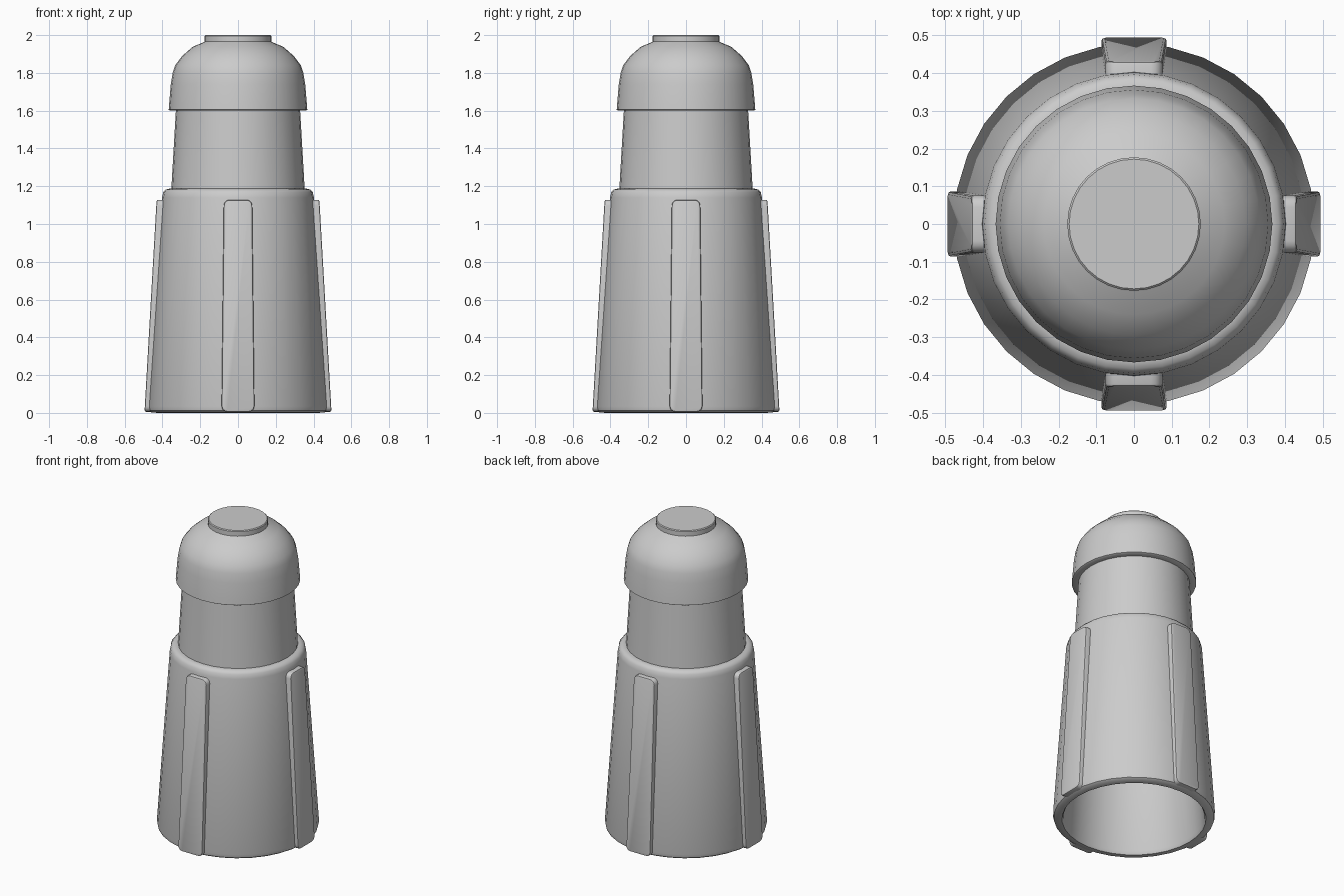
import bpy, bmesh, math
from mathutils import Matrix

if "Cube" in bpy.data.objects:
    bpy.data.objects.remove(bpy.data.objects["Cube"])

SEGMENTS = 32


def finish(name, bm):
    bmesh.ops.recalc_face_normals(bm, faces=bm.faces)
    mesh = bpy.data.meshes.new(name)
    bm.to_mesh(mesh)
    bm.free()
    obj = bpy.data.objects.new(name, mesh)
    bpy.context.collection.objects.link(obj)
    bpy.ops.object.select_all(action='DESELECT')
    obj.select_set(True)
    bpy.context.view_layer.objects.active = obj
    bpy.ops.object.shade_smooth_by_angle(angle=math.radians(40))
    return obj


def lathe(name, profile):
    """Revolve (radius, z) points around z; a zero radius closes the end."""
    bm = bmesh.new()
    verts = [bm.verts.new((r, 0, z)) for r, z in profile]
    edges = [bm.edges.new(pair) for pair in zip(verts, verts[1:])]
    bmesh.ops.spin(bm, geom=verts + edges, axis=(0, 0, 1), cent=(0, 0, 0),
                   angle=math.tau, steps=SEGMENTS, use_merge=True)
    bmesh.ops.remove_doubles(bm, verts=bm.verts, dist=0.0005)
    return finish(name, bm)


# Hollow shell: tapered body, neck, domed cap and flat top button
outer = [(0.425, 0.0), (0.46, 0.003), (0.473, 0.012), (0.478, 0.035),
         (0.402, 1.14), (0.396, 1.168), (0.384, 1.182), (0.365, 1.187),
         (0.353, 1.187), (0.329, 1.60),
         (0.358, 1.60), (0.367, 1.605), (0.365, 1.63), (0.356, 1.74),
         (0.346, 1.80), (0.333, 1.84), (0.295, 1.89), (0.24, 1.938),
         (0.18, 1.963), (0.177, 1.965), (0.177, 1.995), (0.172, 2.0), (0, 2.0)]
inner = [(0, 1.92), (0.17, 1.90), (0.25, 1.84), (0.27, 1.60),
         (0.30, 1.13), (0.345, 1.125), (0.414, 0.02), (0.425, 0.0)]
lathe("body_shell", outer + inner)


# Raised grip ribs, tapering and leaning with the body
def rib(name, angle):
    bm = bmesh.new()
    bmesh.ops.create_cube(bm, size=1)
    for v in bm.verts:
        top, out = v.co.z > 0, v.co.x > 0
        half = 0.075 if top else 0.087
        radius = (0.431 if top else 0.495) if out else (0.375 if top else 0.44)
        v.co = (radius, math.copysign(half, v.co.y), 1.128 if top else 0.006)
    radial = [e for e in bm.edges
              if abs(e.verts[0].co.z - e.verts[1].co.z) < 0.01
              and abs(e.verts[0].co.y - e.verts[1].co.y) < 0.01]
    bmesh.ops.bevel(bm, geom=radial, offset=0.03, segments=4,
                    profile=0.5, affect='EDGES')
    rim = [e for e in bm.edges
           if all(v.co.x > 0.495 - 0.064 * (v.co.z - 0.006) / 1.122 - 0.01
                  for v in e.verts)]
    bmesh.ops.bevel(bm, geom=rim, offset=0.008, segments=2,
                    profile=0.5, affect='EDGES')
    bm.transform(Matrix.Rotation(angle, 4, 'Z'))
    finish(name, bm)


for i, side in enumerate(("right", "back", "left", "front")):
    rib("grip_rib_" + side, i * math.pi / 2)
